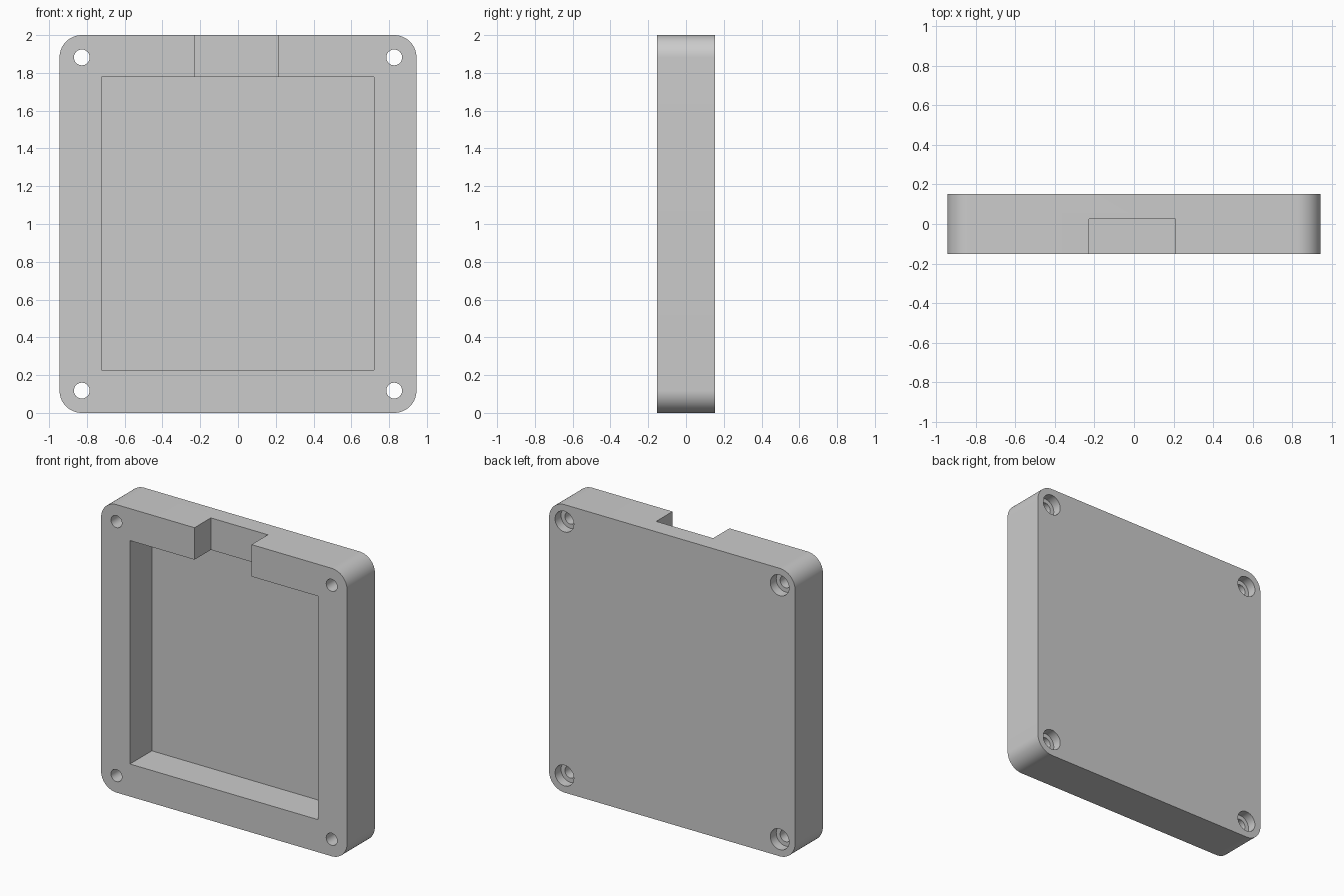
import bpy, bmesh
from math import cos, sin, pi
from mathutils import Matrix

if "Cube" in bpy.data.objects:
    bpy.data.objects.remove(bpy.data.objects["Cube"])

W, D, H = 0.945, 0.153, 2.0      # half width, half depth, height
R = 0.118                        # corner radius
HOLE_X, HOLE_Z = W - R, (R, H - R)


def add_object(name, bm):
    bmesh.ops.recalc_face_normals(bm, faces=bm.faces)
    mesh = bpy.data.meshes.new(name)
    bm.to_mesh(mesh)
    bm.free()
    ob = bpy.data.objects.new(name, mesh)
    bpy.context.collection.objects.link(ob)
    return ob


def prism(name, outline, y0, y1):
    """Extrude an (x, z) outline from y0 to y1."""
    bm = bmesh.new()
    face = bm.faces.new([bm.verts.new((x, y0, z)) for x, z in outline])
    new = bmesh.ops.extrude_face_region(bm, geom=[face])["geom"]
    verts = [v for v in new if isinstance(v, bmesh.types.BMVert)]
    bmesh.ops.translate(bm, verts=verts, vec=(0, y1 - y0, 0))
    return add_object(name, bm)


def arc(cx, cz, r, start, sweep, n):
    return [(cx + r * cos(start + sweep * i / n), cz + r * sin(start + sweep * i / n))
            for i in range(n + 1)]


def rect(x0, x1, z0, z1):
    return [(x0, z0), (x1, z0), (x1, z1), (x0, z1)]


def cut(target, cutter):
    cutter.hide_render = True
    mod = target.modifiers.new(cutter.name, 'BOOLEAN')
    mod.operation, mod.solver, mod.object = 'DIFFERENCE', 'EXACT', cutter
    bpy.context.view_layer.objects.active = target
    bpy.ops.object.modifier_apply(modifier=mod.name)
    bpy.data.objects.remove(cutter)


# Rounded plate
corners = [(HOLE_X, H - R), (-HOLE_X, H - R), (-HOLE_X, R), (HOLE_X, R)]
outline = []
for i, (cx, cz) in enumerate(corners):
    outline += arc(cx, cz, R, i * pi / 2, pi / 2, 16)
case = prism("case_shell", outline, -D, D)

# Front pocket, and the shallower off-centre cable notch through the top wall
cut(case, prism("pocket_cutter", rect(-0.723, 0.721, 0.226, 1.778), -D - 0.1, 0.087))
cut(case, prism("notch_cutter", rect(-0.227, 0.211, 1.70, H + 0.1), -D - 0.1, 0.026))

# Screw holes, counterbored from the back
for cx, cz in corners:
    cut(case, prism("hole_cutter", arc(cx, cz, 0.042, 0, 2 * pi, 32)[:-1], -D - 0.1, D + 0.1))
    cut(case, prism("counterbore_cutter", arc(cx, cz, 0.072, 0, 2 * pi, 40)[:-1], D - 0.065, D + 0.1))

# Smooth the rounded walls, keep edges sharp
case.select_set(True)
bpy.context.view_layer.objects.active = case
bpy.ops.object.shade_smooth_by_angle(angle=pi / 6)
